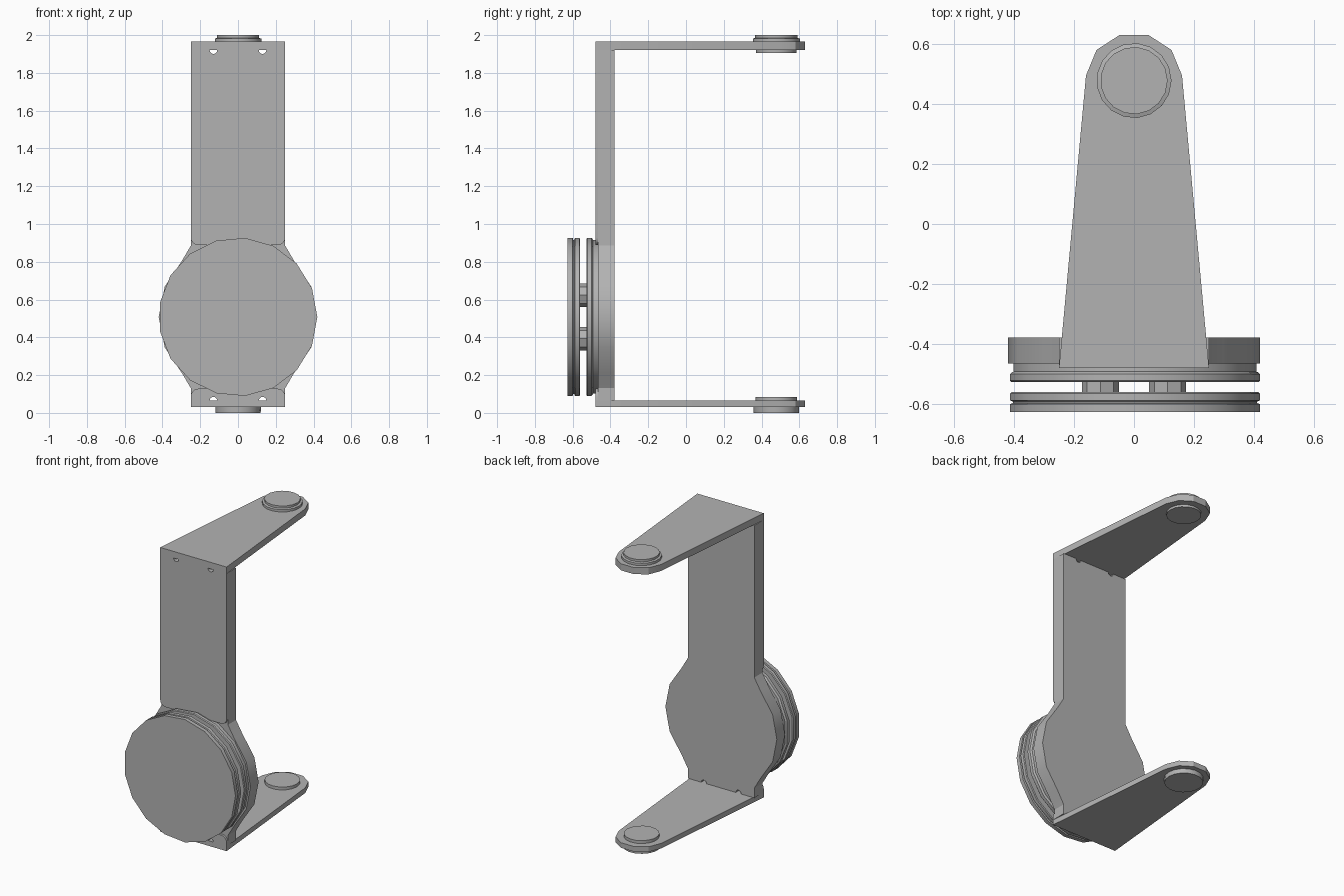
import bpy
import bmesh
from math import sin, cos, pi, radians

if "Cube" in bpy.data.objects:
    bpy.data.objects.remove(bpy.data.objects["Cube"], do_unlink=True)

grey = bpy.data.materials.new("grey metal")
grey.use_nodes = True
grey.diffuse_color = (0.45, 0.45, 0.45, 1)
grey.node_tree.nodes["Principled BSDF"].inputs["Base Color"].default_value = (0.45, 0.45, 0.45, 1)

MID = 0.508          # height of the round mount
HALF, FRONT, BACK = 0.25, -0.48, -0.378
LOW, HIGH = 0.065, 1.92


def finish(name, bm):
    bmesh.ops.recalc_face_normals(bm, faces=bm.faces)
    mesh = bpy.data.meshes.new(name)
    bm.to_mesh(mesh)
    bm.free()
    mesh.materials.append(grey)
    obj = bpy.data.objects.new(name, mesh)
    bpy.context.collection.objects.link(obj)
    bpy.ops.object.select_all(action='DESELECT')
    obj.select_set(True)
    bpy.context.view_layer.objects.active = obj
    bpy.ops.object.shade_smooth_by_angle(angle=radians(30))
    return obj


def place(axis, a, b, depth):
    return (a, depth, b) if axis == 'y' else (a, b, depth)


def prism(name, right_side, axis, lo, hi):
    """Extrude an outline given by its +x half, mirrored across x = 0."""
    outline = right_side + [(-a, b) for a, b in reversed(right_side)]
    bm = bmesh.new()
    rings = [[bm.verts.new(place(axis, a, b, d)) for a, b in outline] for d in (lo, hi)]
    bm.faces.new(rings[0])
    bm.faces.new(rings[1])
    n = len(outline)
    for i in range(n):
        j = (i + 1) % n
        bm.faces.new((rings[0][i], rings[0][j], rings[1][j], rings[1][i]))
    return finish(name, bm)


def lathe(name, profile, axis, centre, sides=17):
    """Turn (radius, depth) points about an axis and cap both ends."""
    bm = bmesh.new()
    rings = []
    for r, d in profile:
        rings.append([bm.verts.new(place(axis, centre[0] + r * cos(2 * pi * k / sides),
                                         centre[1] + r * sin(2 * pi * k / sides), d))
                      for k in range(sides)])
    bm.faces.new(rings[0])
    bm.faces.new(rings[-1])
    for p, q in zip(rings, rings[1:]):
        for k in range(sides):
            j = (k + 1) % sides
            bm.faces.new((p[k], p[j], q[j], q[k]))
    return finish(name, bm)


def notch(edge, side):
    """Half-round screw hole in the end of the column, from centre outwards."""
    return [(0.13 - 0.02 * cos(t * pi / 6), edge + side * 0.02 * sin(t * pi / 6))
            for t in range(7)]


# Column with a round flare behind the mount
bottom_edge = notch(LOW, 1) + [(HALF, LOW)]
top_edge = [(HALF, HIGH)] + notch(HIGH, -1)[::-1]
flare = [(0.42 * cos(radians(a)), MID + 0.42 * sin(radians(a)))
         for a in (-45, -22.5, 0, 22.5, 45)]
neck = 0.377
prism("column_back",
      bottom_edge + [(HALF, MID - neck)] + flare + [(HALF, MID + neck)] + top_edge,
      'y', -0.465, BACK)

# Raised front faces with rounded corners, above and below the mount
corner = [(HALF - 0.04 + 0.04 * sin(t * pi / 8), 0.42 - 0.04 * cos(t * pi / 8))
          for t in range(5)]
prism("column_front_upper", [(a, MID + b) for a, b in corner] + top_edge,
      'y', FRONT, -0.465)
prism("column_front_lower", bottom_edge + [(a, MID - b) for a, b in corner[::-1]],
      'y', FRONT, -0.465)

# Tapered arms
arm = [(HALF, FRONT), (0.16, 0.495), (0.125, 0.58), (0.048, 0.63)]
prism("upper_arm", arm, 'z', HIGH, 1.965)
prism("lower_arm", arm, 'z', 0.03, LOW)

# Pivot bosses
pivot = (0, 0.478)
lathe("upper_pivot", [(0.108, 1.905), (0.11, 1.965), (0.125, 1.965), (0.125, 1.981),
                      (0.112, 1.985), (0.112, 2.0)], 'z', pivot)
lathe("lower_pivot", [(0.12, 0), (0.122, 0.03), (0.11, 0.03), (0.11, 0.085)], 'z', pivot)

# Round mount: rear flange, four spacers and grooved front disc
centre = (0, MID)
lathe("rear_flange", [(0.408, -0.46), (0.408, -0.492), (0.415, -0.495), (0.42, -0.5),
                      (0.42, -0.522), (0.415, -0.527)], 'y', centre)
for side, x in (("right", -0.112), ("left", 0.112)):
    for level, z in (("upper", 0.115), ("lower", -0.115)):
        lathe(f"{level}_{side}_spacer", [(0.062, -0.52), (0.062, -0.57)], 'y',
              (x, MID + z), 8)
lathe("front_disc", [(0.415, -0.56), (0.42, -0.565), (0.42, -0.588), (0.41, -0.592),
                     (0.41, -0.597), (0.42, -0.6), (0.42, -0.627)], 'y', centre)
